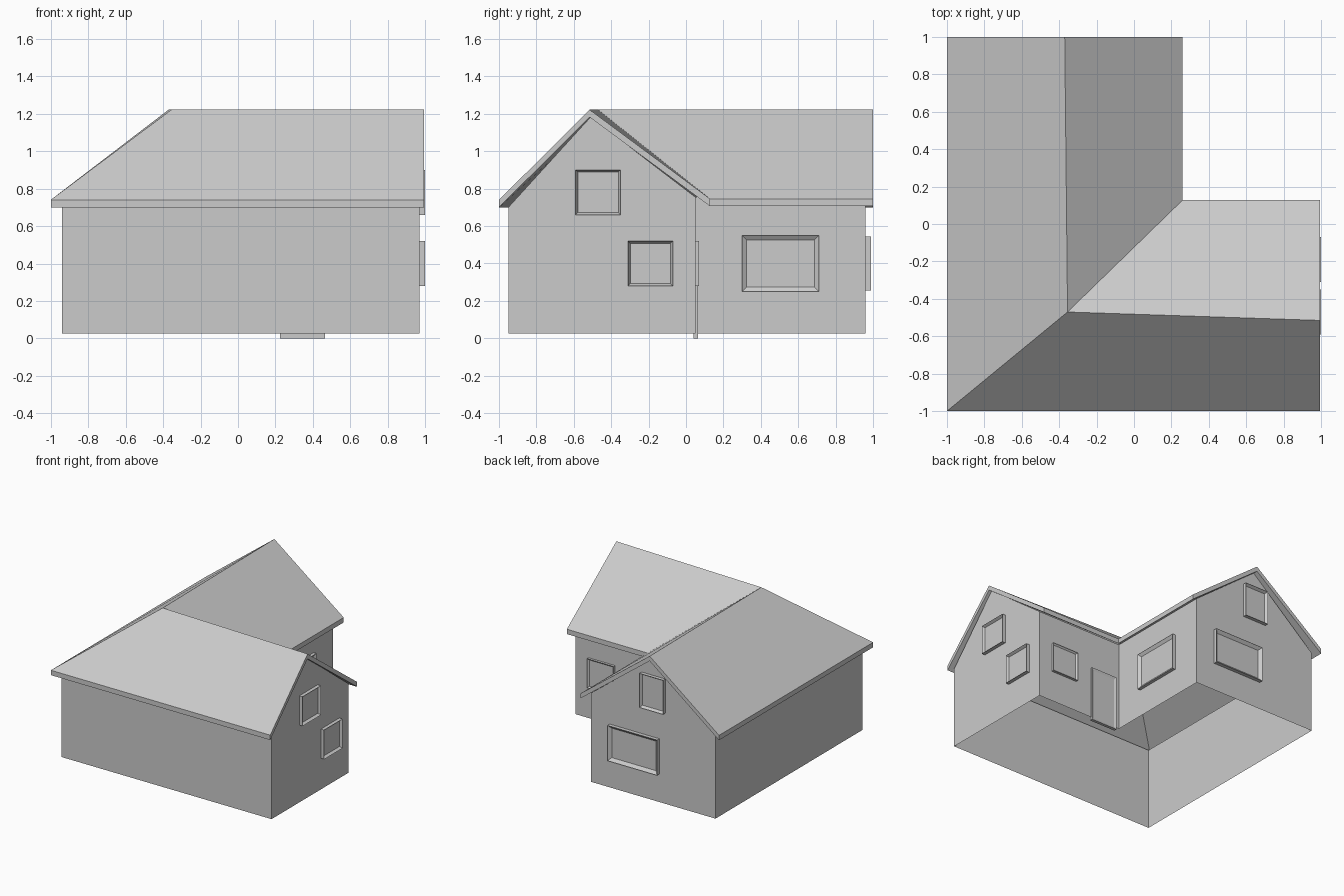
import bpy
import bmesh
from mathutils import Vector

cube = bpy.data.objects.get("Cube")
if cube:
    bpy.data.objects.remove(cube, do_unlink=True)

# One plain material for the whole house
grey = bpy.data.materials.new("plain grey")
grey.use_nodes = True
grey.diffuse_color = (0.6, 0.6, 0.6, 1)
grey.node_tree.nodes["Principled BSDF"].inputs["Base Color"].default_value = (0.6, 0.6, 0.6, 1)


def finish(name, bm):
    mesh = bpy.data.meshes.new(name)
    bm.to_mesh(mesh)
    bm.free()
    mesh.materials.append(grey)
    obj = bpy.data.objects.new(name, mesh)
    bpy.context.scene.collection.objects.link(obj)
    return obj


# Walls: an open L-shaped shell with a gable at the end of each wing
FLOOR, EAVE, INNER_EAVE, PEAK = 0.025, 0.70, 0.755, 1.183
WEST, EAST, SOUTH, NORTH = -0.94, 0.97, -0.95, 0.96
INNER_X, INNER_Y = 0.19, 0.05
corners = [(WEST, SOUTH, EAVE), (EAST, SOUTH, EAVE), (EAST, INNER_Y, INNER_EAVE),
           (INNER_X, INNER_Y, INNER_EAVE), (INNER_X, NORTH, INNER_EAVE), (WEST, NORTH, EAVE)]
gables = {1: (EAST, -0.51, PEAK), 4: (-0.37, NORTH, PEAK)}

bm = bmesh.new()
low = [bm.verts.new((x, y, FLOOR)) for x, y, z in corners]
high = [bm.verts.new(c) for c in corners]
for i in range(len(corners)):
    j = (i + 1) % len(corners)
    peak = [bm.verts.new(gables[i])] if i in gables else []
    bm.faces.new([low[i], low[j], high[j]] + peak + [high[i]])
finish("walls", bm)

# Roof: four slopes meeting at a hip and a valley, thickened downwards
points = {
    "hip_corner": (-1, -1, 0.74), "east_eave": (0.993, -1, 0.74),
    "east_peak": (0.993, -0.515, 1.222), "ridge_corner": (-0.355, -0.47, 1.222),
    "north_peak": (-0.37, 1, 1.222), "north_eave": (-1, 1, 0.74),
    "east_inner": (0.993, 0.128, 0.746), "valley": (0.26, 0.128, 0.746),
    "north_inner": (0.26, 1, 0.746),
}
slopes = ["hip_corner east_eave east_peak ridge_corner",
          "hip_corner ridge_corner north_peak north_eave",
          "east_peak east_inner valley ridge_corner",
          "ridge_corner valley north_inner north_peak"]
bm = bmesh.new()
verts = {k: bm.verts.new(p) for k, p in points.items()}
top = [bm.faces.new([verts[k] for k in s.split()]) for s in slopes]
under = bmesh.ops.duplicate(bm, geom=top)
lower = {a: b for a, b in under["vert_map"].items()}
for v in verts.values():
    lower[v].co.z -= 0.04
for e in [e for f in top for e in f.edges if e.is_boundary]:
    a, b = e.verts
    bm.faces.new([a, b, lower[b], lower[a]])
bmesh.ops.recalc_face_normals(bm, faces=bm.faces)
finish("roof", bm)


# Windows and door: a shallow box with a raised rim around a recessed panel
def framed_panel(name, axis, wall, span, heights, border, out=0.025, sink=0.005):
    bm = bmesh.new()
    bmesh.ops.create_cube(bm, size=1)
    across = 1 - axis
    for v in bm.verts:
        co = Vector((0, 0, 0))
        co[axis] = wall + (out if v.co[axis] > 0 else -sink)
        co[across] = span[v.co[across] > 0]
        co.z = heights[v.co.z > 0]
        v.co = co
    bm.normal_update()
    face = [f for f in bm.faces if f.normal[axis] > 0.9]
    bmesh.ops.inset_individual(bm, faces=face, thickness=border,
                               depth=0.008 - out, use_even_offset=True)
    finish(name, bm)


X, Y = 0, 1
framed_panel("east_upper_window", X, EAST, (-0.59, -0.35), (0.66, 0.90), 0.012, 0.03)
framed_panel("east_lower_window", X, EAST, (-0.31, -0.07), (0.28, 0.52), 0.012, 0.03)
framed_panel("courtyard_wide_window", X, INNER_X, (0.30, 0.71), (0.25, 0.55), 0.024)
framed_panel("courtyard_small_window", Y, INNER_Y, (0.61, 0.85), (0.28, 0.52), 0.012, 0.02)
framed_panel("north_lower_window", Y, NORTH, (-0.43, 0.02), (0.255, 0.545), 0.024, 0.03)
framed_panel("north_upper_window", Y, NORTH, (-0.485, -0.27), (0.77, 1.05), 0.014, 0.03)
framed_panel("front_door", Y, INNER_Y, (0.225, 0.465), (0, 0.45), 0.02, 0.015, 0.01)
